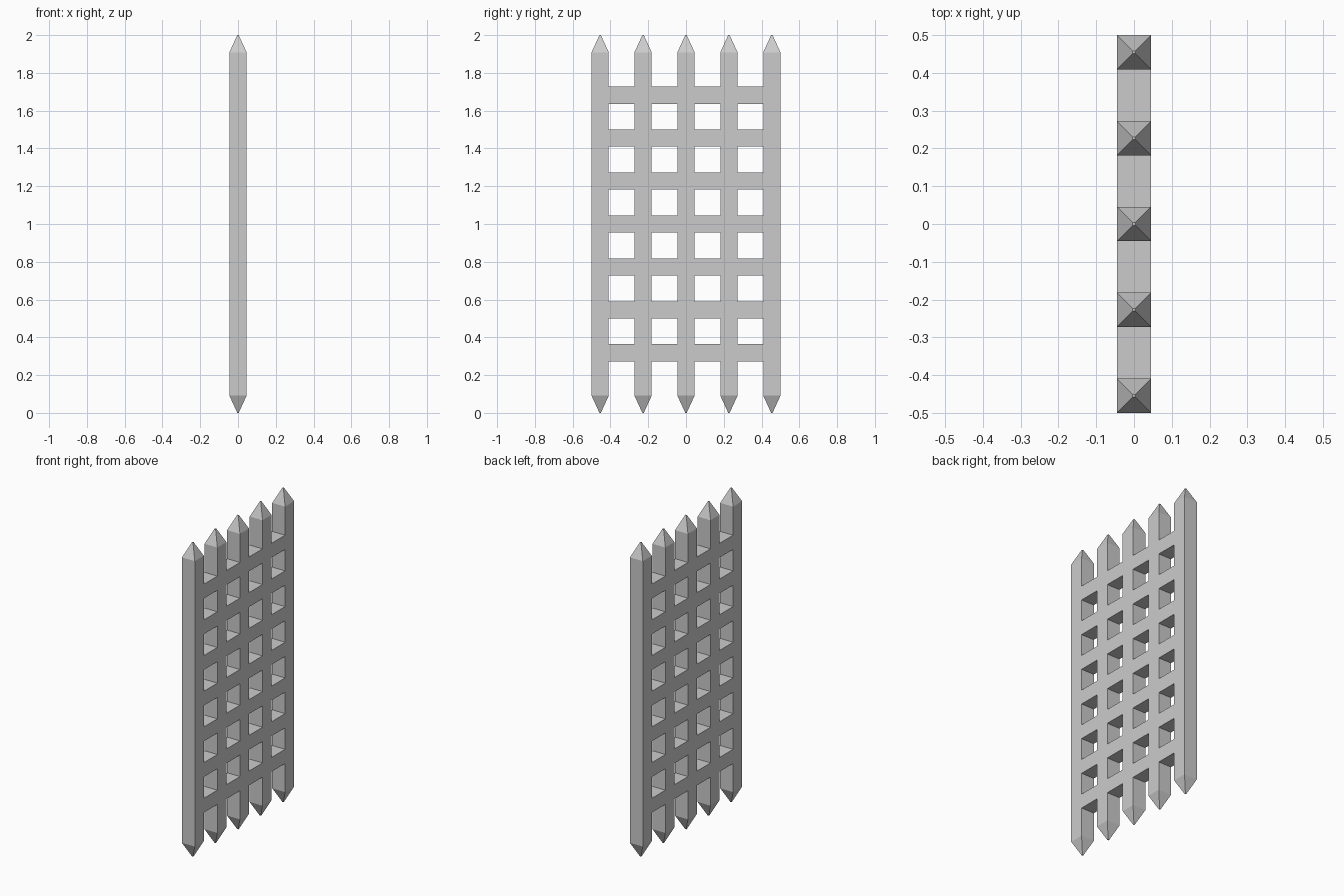
import bpy, bmesh
from mathutils import Vector

if "Cube" in bpy.data.objects:
    bpy.data.objects.remove(bpy.data.objects["Cube"])

U = 1 / 11          # bar thickness
PITCH = 2.5 * U     # spacing of posts and rails
HALF = U / 2


def bar_edges(count):
    """Both edge positions of evenly spaced, centred bars."""
    mid = (count - 1) / 2
    return [(i - mid) * PITCH + s * HALF for i in range(count) for s in (-1, 1)]


ys = bar_edges(5)
zs = [U] + [1 + z for z in bar_edges(7)] + [2 - U]

bm = bmesh.new()

# Flat lattice: posts fill even columns, rails fill odd rows
for i in range(len(ys) - 1):
    for j in range(len(zs) - 1):
        if i % 2 == 0 or j % 2 == 1:
            corners = ((i, j), (i + 1, j), (i + 1, j + 1), (i, j + 1))
            bm.faces.new([bm.verts.new((-HALF, ys[a], zs[b])) for a, b in corners])
bmesh.ops.remove_doubles(bm, verts=bm.verts, dist=1e-4)

# Thickness
ext = bmesh.ops.extrude_face_region(bm, geom=bm.faces[:], use_keep_orig=True)
bmesh.ops.translate(bm, vec=(U, 0, 0),
                    verts=[e for e in ext["geom"] if isinstance(e, bmesh.types.BMVert)])
bmesh.ops.recalc_face_normals(bm, faces=bm.faces)

# Pointed tips on both ends of every post
ends = [f for f in bm.faces
        if abs(f.normal.z) > 0.9 and abs(f.calc_center_median().z - 1) > 1 - U - 1e-3]
for f in ends:
    centre = f.calc_center_median()
    up = Vector((0, 0, U if centre.z > 1 else -U))
    tip = bmesh.ops.extrude_discrete_faces(bm, faces=[f])["faces"][0]
    for v in tip.verts:
        v.co = centre + (v.co - centre) * 0.08 + up
bmesh.ops.recalc_face_normals(bm, faces=bm.faces)

mesh = bpy.data.meshes.new("portcullis_lattice")
bm.to_mesh(mesh)
bm.free()
bpy.context.collection.objects.link(bpy.data.objects.new("portcullis_lattice", mesh))
